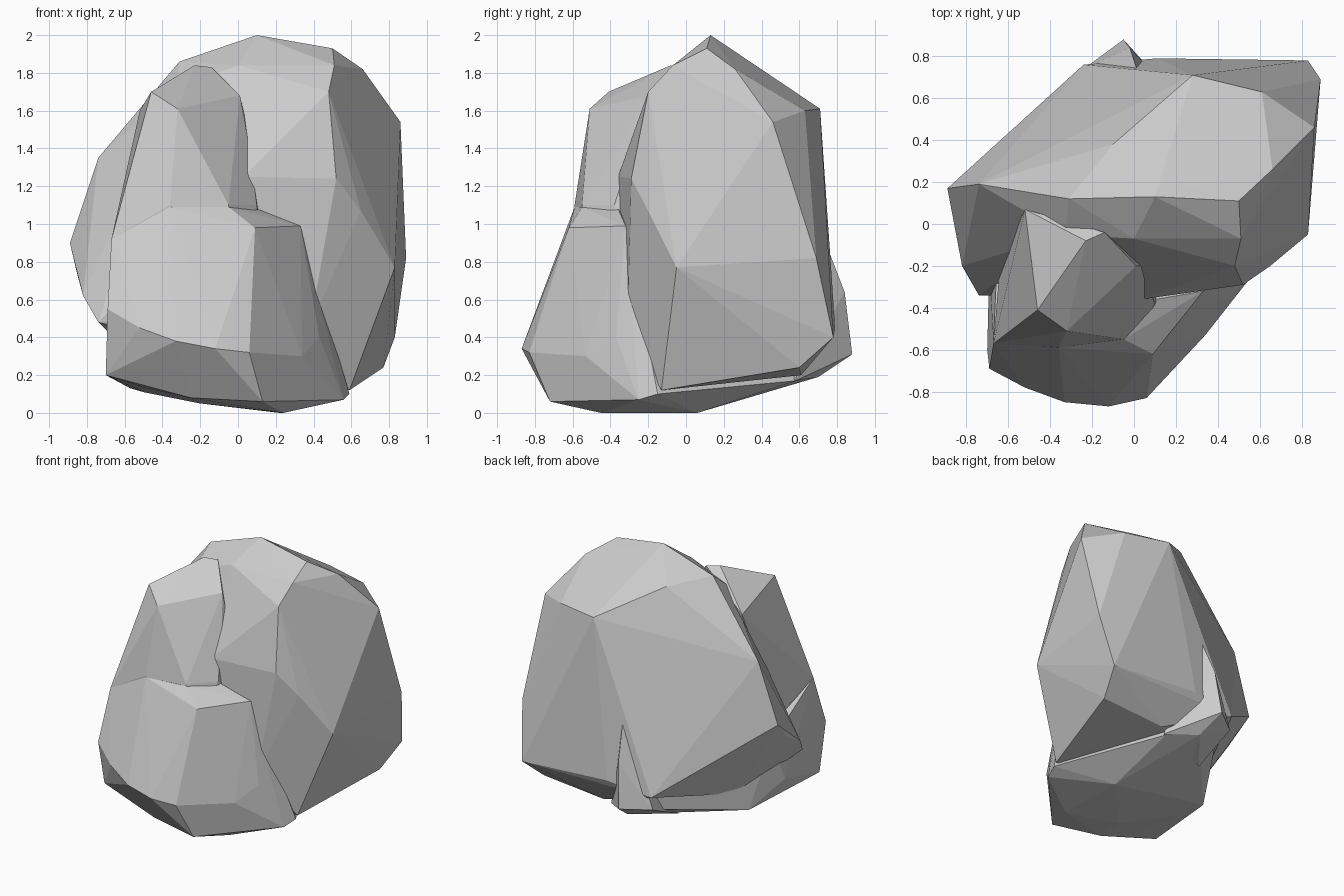
import bpy, bmesh


def chunk(name, points):
    """Faceted stone: the convex hull of a few corner points."""
    bm = bmesh.new()
    for p in points:
        bm.verts.new(p)
    bmesh.ops.convex_hull(bm, input=bm.verts[:])
    loose = [v for v in bm.verts if not v.link_faces]
    bmesh.ops.delete(bm, geom=loose, context='VERTS')
    bmesh.ops.dissolve_limit(bm, angle_limit=0.05, verts=bm.verts[:], edges=bm.edges[:])
    bmesh.ops.recalc_face_normals(bm, faces=bm.faces[:])
    mesh = bpy.data.meshes.new(name)
    bm.to_mesh(mesh)
    bm.free()
    obj = bpy.data.objects.new(name, mesh)
    bpy.context.scene.collection.objects.link(obj)
    return obj


# tall back slab: crest, front face, right side, back, underside, left side
slab = chunk("rock_slab", [
    (-.31, .12, 1.86), (.10, .13, 2.0), (.50, .11, 1.93), (.66, .26, 1.82),
    (.86, .46, 1.54), (.61, .63, 1.60), (.28, .71, 1.61), (-.10, .38, 1.82),
    (-.33, -.05, 1.72), (.0, -.07, 1.84), (.51, -.07, 1.84), (.48, -.20, 1.70),
    (.03, -.36, 1.25), (.52, -.29, 1.24), (.65, -.20, 1.07),
    (.83, -.05, .77), (.38, -.31, .45), (.59, -.13, .12),
    (.89, .69, .82), (.83, .78, .40), (.77, .60, .24), (.26, .61, .20),
    (.11, .79, .45), (-.24, .76, .40),
    (-.74, .19, 1.35), (-.89, .17, .90), (-.85, .0, .73), (-.82, -.20, .62),
    (-.74, -.34, .48), (-.50, .10, .25)])

# upper part of the front block, with its slanting right facet
tower = chunk("rock_tower", [
    (-.46, -.41, 1.70), (-.32, -.51, 1.61), (-.06, -.25, 1.66),
    (-.23, -.08, 1.84), (-.14, -.04, 1.83), (.01, -.20, 1.68), (.04, -.20, 1.55),
    (-.52, .07, 1.60), (-.20, -.52, 1.38), (-.05, -.55, 1.10),
    (.06, -.28, 1.40), (.10, -.38, 1.10), (-.67, -.57, .92), (-.36, -.59, 1.10),
    (-.64, -.20, .75), (-.0, -.58, .80), (.15, -.30, .80)])

# broad foot of the front block, running back under the slab
foot = chunk("rock_foot", [
    (.09, -.62, .98), (.33, -.32, .99), (.05, -.78, .50), (.06, -.83, .32),
    (-.12, -.87, .34), (-.33, -.85, .38), (-.52, -.78, .45), (-.69, -.69, .55),
    (-.67, -.57, .92), (-.36, -.59, 1.09), (-.05, -.55, 1.09), (.10, -.36, 1.08),
    (-.30, -.70, .80), (-.70, -.60, .20), (-.48, -.57, .13), (-.25, -.65, .08),
    (.13, -.72, .06), (.34, -.53, .30), (.24, -.45, .0), (.22, .06, .0),
    (.43, -.37, .40), (.59, -.15, .10), (.56, -.25, .07), (-.20, -.40, .05),
    (-.50, -.14, .11), (-.57, .06, .13), (-.69, -.20, .30), (-.65, -.10, .60),
    (-.23, .42, .15), (.20, .58, .17), (-.05, .88, .31), (.0, .70, .19)])

# thin fin at the back below the slab
fin = chunk("rock_fin", [
    (.02, .72, .95), (-.02, .84, .64), (-.05, .88, .31), (-.24, .74, .30),
    (.0, .70, .19), (.22, .58, .17), (-.23, .42, .15), (-.05, .50, .50)])

# fuse the chunks into one boulder
for part in (tower, foot, fin):
    mod = slab.modifiers.new("join_" + part.name, 'BOOLEAN')
    mod.operation = 'UNION'
    mod.solver = 'EXACT'
    mod.object = part
bpy.context.view_layer.update()
fused = bpy.data.meshes.new_from_object(
    slab.evaluated_get(bpy.context.evaluated_depsgraph_get()))
slab.modifiers.clear()
slab.data = fused
slab.name = "boulder"
for part in (tower, foot, fin):
    bpy.data.objects.remove(part)
